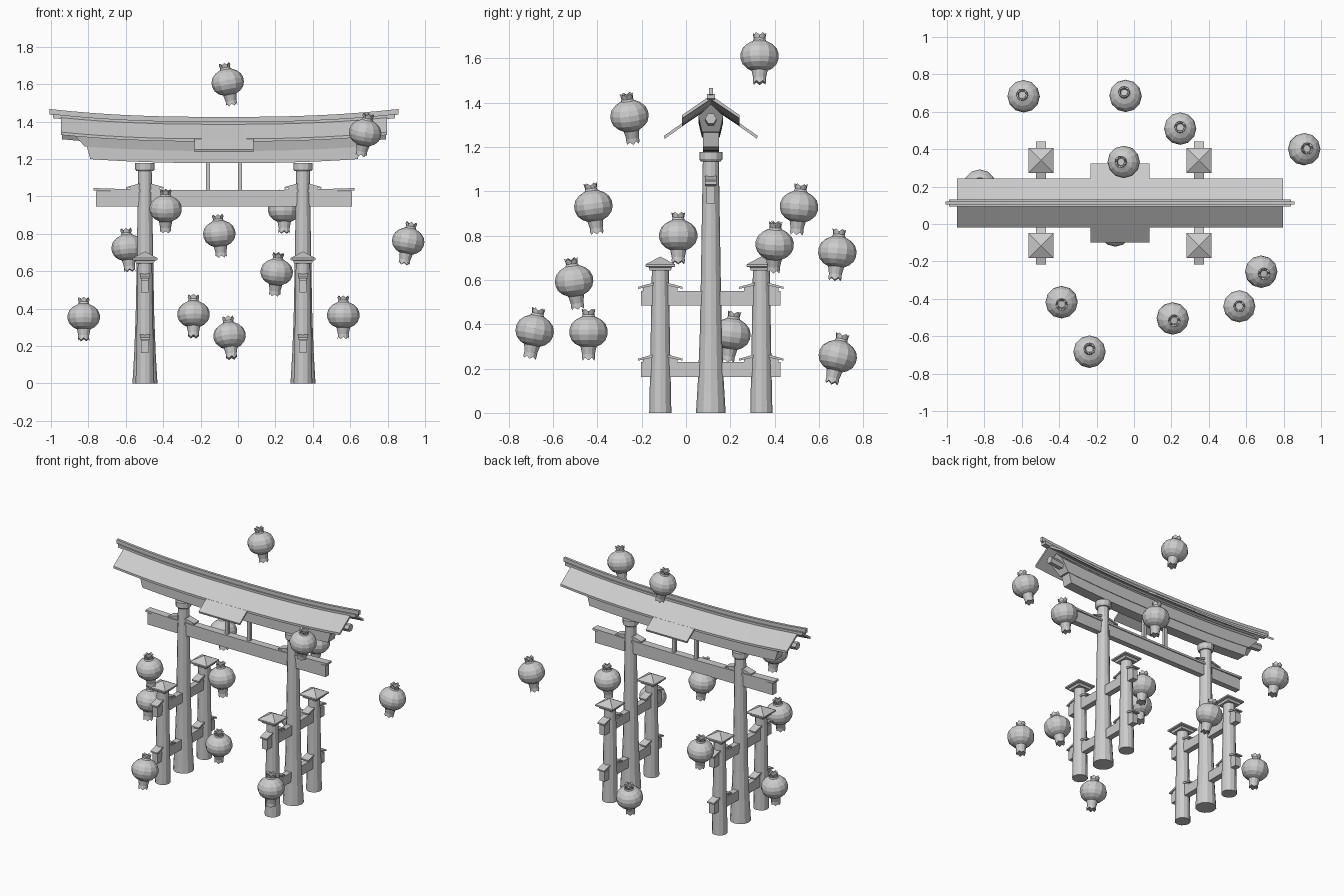
import bpy, bmesh
from math import sin, cos, pi
from mathutils import Vector, Matrix

if "Cube" in bpy.data.objects:
    bpy.data.objects.remove(bpy.data.objects["Cube"])

CX, CY = -0.075, 0.112          # centre of the gate
PX = 0.4225                     # pillar offset from gate centre
POST_Y = 0.228                  # side post offset from gate centre


def make(name, verts, faces):
    bm = bmesh.new()
    vs = [bm.verts.new(v) for v in verts]
    for f in faces:
        bm.faces.new([vs[i] for i in f])
    bmesh.ops.recalc_face_normals(bm, faces=bm.faces)
    mesh = bpy.data.meshes.new(name)
    bm.to_mesh(mesh)
    bm.free()
    ob = bpy.data.objects.new(name, mesh)
    bpy.context.collection.objects.link(ob)
    return ob


def loft(name, rings, cap=True):
    n = len(rings[0])
    verts = [v for r in rings for v in r]
    faces = [(i * n + j, i * n + (j + 1) % n, (i + 1) * n + (j + 1) % n, (i + 1) * n + j)
             for i in range(len(rings) - 1) for j in range(n)]
    if cap:
        faces += [tuple(range(n)), tuple(range(len(verts) - n, len(verts)))]
    return make(name, verts, faces)


def lathe(name, profile, x, y, n=12, turn=0.0):
    return loft(name, [[(x + r * cos(turn + 2 * pi * j / n), y + r * sin(turn + 2 * pi * j / n), z)
                        for j in range(n)] for r, z in profile])


def box(name, x, y, z, hx, hy, hz):
    return loft(name, [[(x + a * hx, y + b * hy, z + c * hz)
                        for a, b in ((-1, -1), (1, -1), (1, 1), (-1, 1))] for c in (-1, 1)])


def beam(name, section, rise=0.042, steps=16):
    """Long curved beam along x; section points are (y, z, half length)."""
    rings = []
    for i in range(steps + 1):
        t = 2 * i / steps - 1
        rings.append([(CX + t * h, CY + y, z + rise * (abs(t * h) / 0.93) ** 2.5) for y, z, h in section])
    return loft(name, rings)


def rect(hy, z0, z1, h0, h1):
    return [(-hy, z0, h0), (hy, z0, h0), (hy, z1, h1), (-hy, z1, h1)]


def wedge(name, x, y, z, d):
    """Small roofed wedge beside a post, pointing along unit direction d."""
    s = Vector((-d[1], d[0], 0))
    for part, w, prof in (
            ("block", 0.019, ((0.03, -0.005), (0.078, -0.005), (0.078, 0.02), (0.03, 0.03))),
            ("cover", 0.026, ((0.03, 0.023), (0.1, 0.008), (0.1, 0.017), (0.03, 0.036)))):
        loft(name + "_" + part, [[Vector((x, y, z + h)) + Vector((d[0], d[1], 0)) * a + s * k
                                  for a, h in prof] for k in (-w, w)])


# Pillars, side posts and rails, left and right
for side, sx in (("left", -1), ("right", 1)):
    x = CX + sx * PX
    lathe(side + "_pillar", [(0.067, 0), (0.058, 0.15), (0.05, 0.35), (0.045, 0.6),
                             (0.036, 1.15)], x, CY)
    lathe(side + "_pillar_cap", [(0.045, 1.135), (0.052, 1.145), (0.052, 1.178)], x, CY)
    for d in (-1, 1):
        wedge(side + "_crossbeam_wedge", x, CY, 1.033, (d, 0))
    for end, sy in (("front", -1), ("back", 1)):
        y = CY + sy * POST_Y
        lathe(f"{side}_{end}_post", [(0.05, 0), (0.046, 0.2), (0.038, 0.65)], x, y)
        r = 2 ** 0.5
        lathe(f"{side}_{end}_post_roof", [(0.048 * r, 0.642), (0.052 * r, 0.657), (0.067 * r, 0.66),
                                          (0.067 * r, 0.67), (0.002, 0.705)], x, y, 4, pi / 4)
        for z in (0.228, 0.552):
            for d in (-1, 1):
                wedge(f"{side}_{end}_rail_wedge", x, y, z, (0, d))
    for label, z in (("lower", 0.196), ("upper", 0.518)):
        box(f"{side}_{label}_rail", x, CY, z, 0.02, 0.315, 0.033)

# Crossbeam with cap, and the two struts
beam("crossbeam", rect(0.02, 0.945, 1.025, 0.685, 0.685), 0)
beam("crossbeam_cap", rect(0.026, 1.02, 1.034, 0.698, 0.698), 0.022)
for sx in (-1, 1):
    box("strut", CX + sx * 0.085, CY, 1.11, 0.011, 0.011, 0.085)

# Lintels under the roof
beam("lower_lintel", rect(0.036, 1.178, 1.25, 0.715, 0.735))
beam("upper_lintel", [(-0.04, 1.243, 0.745), (0.04, 1.243, 0.745), (0.056, 1.31, 0.81),
                      (0, 1.365, 0.81), (-0.056, 1.31, 0.81)])
beam("end_rod", [(0.026 * cos(pi / 3 * i), 1.293 + 0.026 * sin(pi / 3 * i), 0.865) for i in range(6)])

# Gable roof, ridge and central aprons
H = 0.872
beam("roof", [(-0.13, 1.308, H), (0, 1.398, H), (0.13, 1.308, H),
              (0.13, 1.293, H), (0, 1.38, H), (-0.13, 1.293, H)])
beam("ridge_base", rect(0.018, 1.378, 1.4, 0.915, 0.915))
beam("ridge", rect(0.009, 1.395, 1.425, 0.932, 0.932))
for s in (-1, 1):
    prof = ((0.115, 1.318), (0.212, 1.25), (0.208, 1.237), (0.115, 1.303))
    loft("roof_apron", [[(CX + k, CY + s * a, z) for a, z in prof] for k in (-0.158, 0.158)])

# Lanterns: position of the body centre, then sideways drift of the hanging collar
LANTERNS = [
    (-0.055, 0.332, 1.61, 0.02, 0), (0.68, -0.255, 1.34, -0.02, 0.015),
    (-0.387, -0.418, 0.933, 0, 0.015), (-0.1, -0.035, 0.8, 0.01, 0),
    (-0.59, 0.683, 0.725, 0.01, -0.01), (0.247, 0.51, 0.93, 0, -0.01),
    (0.91, 0.4, 0.76, -0.02, -0.005), (0.207, -0.505, 0.595, -0.01, 0.015),
    (-0.825, 0.205, 0.355, 0, -0.015), (-0.238, -0.683, 0.37, 0, -0.02),
    (-0.045, 0.685, 0.255, 0.01, -0.025), (0.563, -0.44, 0.365, 0, 0)]
PROFILE = [(0.03, -0.122), (0.029, -0.1), (0.036, -0.066), (0.058, -0.055), (0.077, -0.036),
           (0.086, -0.012), (0.086, 0.012), (0.077, 0.036), (0.058, 0.055), (0.03, 0.07),
           (0.026, 0.08), (0.031, 0.099), (0.021, 0.095), (0.02, 0.07)]
N = 12
for lx, ly, lz, dx, dy in LANTERNS:
    rings = []
    for i, (r, z) in enumerate(PROFILE):
        jag = 0.006 if i in (0, 11, 12) else 0       # notched collar edges
        rings.append([(r * cos(2 * pi * j / N), r * sin(2 * pi * j / N), z + jag * (j % 2 * 2 - 1))
                      for j in range(N)])
    lantern = loft("lantern", rings)
    tilt = Vector((0, 0, 1)).rotation_difference(Vector((-dx, -dy, 0.11)))
    lantern.matrix_world = Matrix.Translation((lx, ly, lz)) @ tilt.to_matrix().to_4x4()
